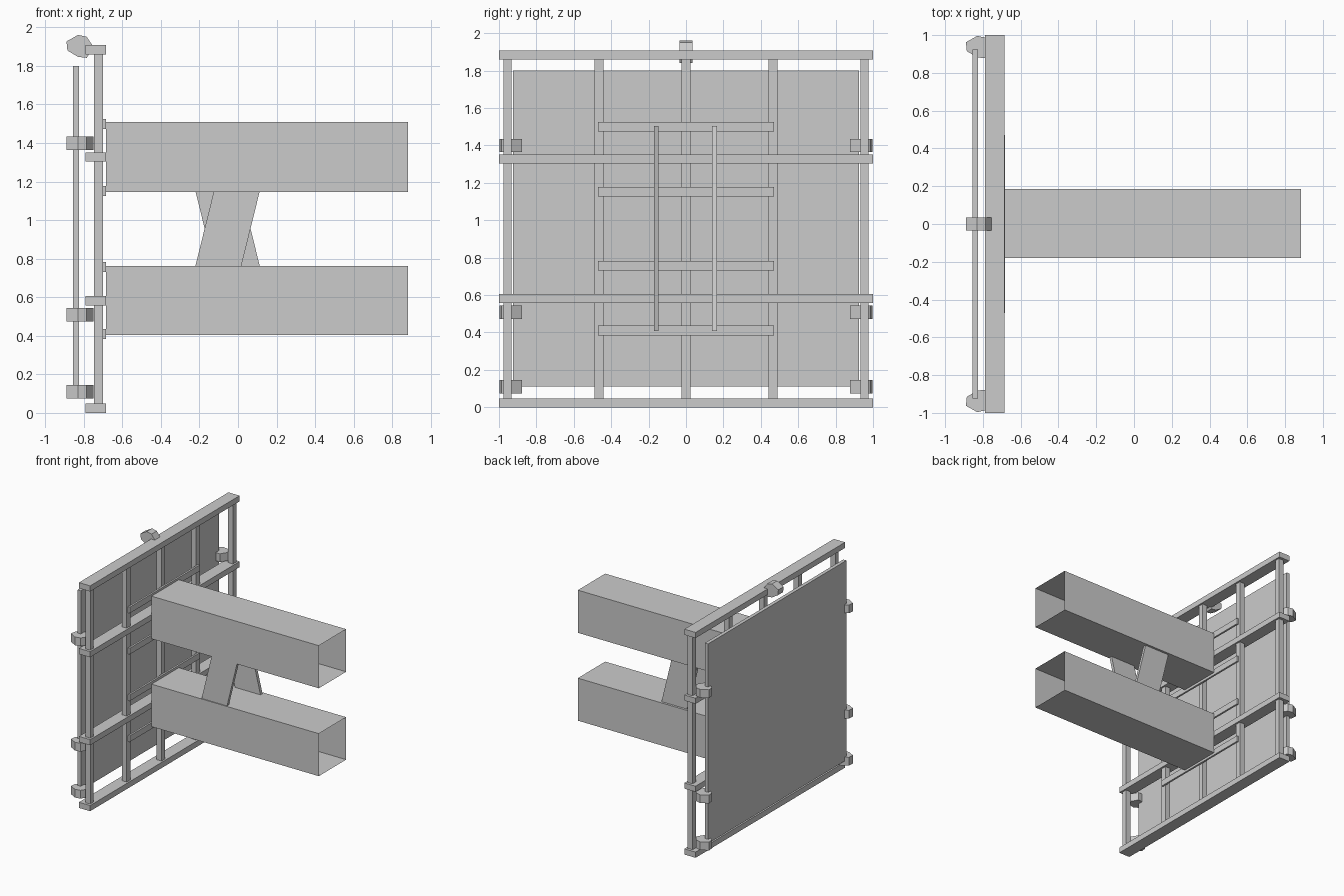
import bpy

default = bpy.data.objects.get("Cube")
if default:
    bpy.data.objects.remove(default, do_unlink=True)

# Single painted-metal material
grey = bpy.data.materials.new("light grey")
grey.use_nodes = True
COLOUR = (0.6, 0.6, 0.6, 1)
grey.diffuse_color = COLOUR
grey.node_tree.nodes["Principled BSDF"].inputs["Base Color"].default_value = COLOUR


def add_mesh(name, verts, faces):
    mesh = bpy.data.meshes.new(name)
    mesh.from_pydata(verts, [], faces)
    mesh.materials.append(grey)
    obj = bpy.data.objects.new(name, mesh)
    bpy.context.collection.objects.link(obj)
    return obj


def prism(name, loop_a, loop_b, capped=True):
    """Join two matching loops with side faces and optional end caps."""
    n = len(loop_a)
    faces = [(i, (i + 1) % n, n + (i + 1) % n, n + i) for i in range(n)]
    if capped:
        faces += [tuple(reversed(range(n))), tuple(range(n, 2 * n))]
    obj = add_mesh(name, loop_a + loop_b, faces)
    # Consistent outward normals
    import bmesh
    bm = bmesh.new()
    bm.from_mesh(obj.data)
    bmesh.ops.recalc_face_normals(bm, faces=bm.faces)
    bm.to_mesh(obj.data)
    bm.free()
    return obj


def box(name, x, y, z, capped=True):
    """Box from axis ranges; uncapped leaves both x ends open."""
    ring = [(y[0], z[0]), (y[1], z[0]), (y[1], z[1]), (y[0], z[1])]
    return prism(name, [(x[0], *p) for p in ring], [(x[1], *p) for p in ring], capped)


# Sign panel
box("panel", (-0.855, -0.825), (-0.925, 0.925), (0.11, 1.80))

# Horizontal frame rails
for i, z in enumerate((0.0, 0.558, 1.303, 1.86)):
    box(f"frame_rail_{i}", (-0.79, -0.685), (-1, 1), (z, z + 0.048))

# Vertical frame posts
for i, y in enumerate((-0.955, -0.465, 0, 0.465, 0.955)):
    half = 0.022 if abs(y) > 0.9 else 0.024
    box(f"frame_post_{i}", (-0.746, -0.70), (y - half, y + half), (0.045, 1.865))

# Mounting straps above and below each beam end
for i, z in enumerate((0.41, 0.757, 1.152, 1.50)):
    box(f"mounting_strap_{i}", (-0.70, -0.684), (-0.47, 0.47), (z - 0.026, z + 0.026))

# Hollow open-ended beams
for name, z in (("lower_beam", (0.403, 0.763)), ("upper_beam", (1.147, 1.508))):
    box(name, (-0.684, 0.883), (-0.18, 0.186), z, capped=False)

# Crossed slanting braces between the beams
for name, y, lean in (("front_brace", (-0.172, -0.146), 1), ("back_brace", (0.14, 0.167), -1)):
    mid, half, shift = -0.054, 0.119, 0.135 * lean
    ring = [(mid - half - shift, 0.408), (mid + half - shift, 0.408),
            (mid + half + shift, 1.505), (mid - half + shift, 1.505)]
    prism(name, [(px, y[0], pz) for px, pz in ring], [(px, y[1], pz) for px, pz in ring])

# Faceted clamps: profile is (x, distance outward)
PROFILE = [(-0.89, 0.962), (-0.83, 0.996), (-0.785, 0.986), (-0.75, 0.935),
           (-0.785, 0.877), (-0.83, 0.882), (-0.885, 0.915)]
HALF = 0.035
for side, label in ((-1, "front"), (1, "back")):
    for i, z in enumerate((0.11, 0.508, 1.40)):
        prism(f"{label}_clamp_{i}",
              [(x, side * o, z - HALF) for x, o in PROFILE],
              [(x, side * o, z + HALF) for x, o in PROFILE])
prism("top_clamp", [(x, -HALF, o + 0.965) for x, o in PROFILE],
      [(x, HALF, o + 0.965) for x, o in PROFILE])
